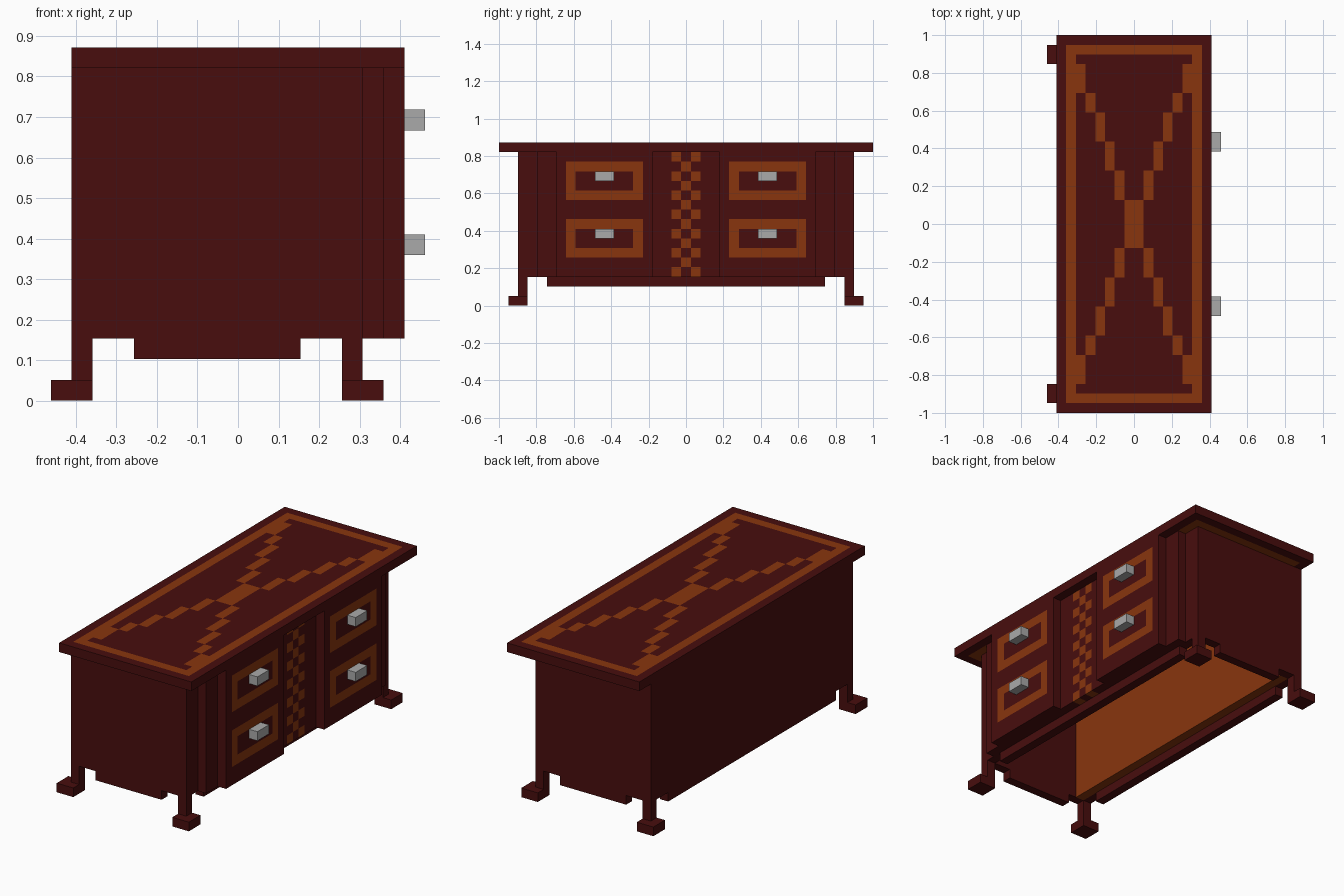
import bpy, bmesh
from mathutils import Vector

if "Cube" in bpy.data.objects:
    bpy.data.objects.remove(bpy.data.objects["Cube"])

V = 2 / 39                       # one block of the blocky style


def pos(i, j, k):
    return Vector((-9 * V + i * V, -1 + j * V, k * V))


def material(name, rgb):
    m = bpy.data.materials.new(name)
    m.diffuse_color = (*rgb, 1)
    m.use_nodes = True
    m.node_tree.nodes["Principled BSDF"].inputs["Base Color"].default_value = m.diffuse_color
    return m


RED = material("dark_red_wood", (0.065, 0.0043, 0.0043))
ORANGE = material("orange_inlay", (0.25, 0.036, 0.004))
GREY = material("grey_metal", (0.40, 0.40, 0.40))


def add(name, bm, mats):
    me = bpy.data.meshes.new(name)
    bm.to_mesh(me)
    bm.free()
    for m in mats:
        me.materials.append(m)
    ob = bpy.data.objects.new(name, me)
    bpy.context.collection.objects.link(ob)
    return ob


def box(name, lo, hi, mat=RED):
    """Box between two block coordinates."""
    a, b = pos(*lo), pos(*hi)
    bm = bmesh.new()
    bmesh.ops.create_cube(bm, size=1)
    for v in bm.verts:
        v.co = (a + b) / 2 + Vector(c * d for c, d in zip(v.co, b - a))
    return add(name, bm, [mat])


def inlaid(name, nu, nv, place, is_inlay):
    """Board one block thick, cut in square cells; inlay cells chosen by a rule."""
    bm = bmesh.new()
    g = [[bm.verts.new(place(u, w)) for w in range(nv + 1)] for u in range(nu + 1)]
    for u in range(nu):
        for w in range(nv):
            f = bm.faces.new((g[u][w], g[u + 1][w], g[u + 1][w + 1], g[u][w + 1]))
            f.material_index = int(is_inlay(u, w))
    ob = add(name, bm, [RED, ORANGE])
    s = ob.modifiers.new("thickness", 'SOLIDIFY')
    s.thickness, s.offset = V, -1


# Table top with border and diagonal cross
def top_rule(u, w):
    u, w = min(u, 15 - u), max(w, 38 - w)       # fold into one quarter
    if u < 1 or w > 37:
        return False
    if u == 1 or w == 37:
        return True
    start, end = {2: (33, 36), 3: (31, 33), 4: (28, 31), 5: (25, 28),
                  6: (22, 25), 7: (17, 22)}[u]
    return start <= w < end


inlaid("table_top", 16, 39, lambda u, w: pos(1 + u, w, 17), top_rule)

# Hollow carcass
box("back_wall", (1, 2, 3), (2, 37, 16))
box("back_lining", (2, 3, 3), (3, 36, 16), ORANGE)
for side, j in (("left", 2), ("right", 36)):
    box(side + "_end_wall", (2, j, 3), (15, j + 1, 16))
    box(side + "_end_apron", (4, j, 2), (12, j + 1, 3))
box("front_wall", (14, 3, 3), (15, 36, 16))
box("front_step", (15, 4, 3), (16, 16, 16))
box("front_step_right", (15, 23, 3), (16, 35, 16))
box("front_apron", (14, 5, 2), (15, 34, 3))
box("back_apron", (1, 5, 2), (2, 34, 3))


# Drawer fronts with two inlaid rings each, and their handles
def drawer_rule(u, w):
    for low in (2, 8):
        if 1 <= u < 9 and low <= w < low + 4:
            return u in (1, 8) or w in (low, low + 3)
    return False


for side, j in (("left", 6), ("right", 23)):
    inlaid(side + "_drawer_front", 10, 13,
           lambda u, w, j=j: pos(17, j + u, 3 + w), drawer_rule)
    for level, k in (("lower", 7), ("upper", 13)):
        box(f"{side}_{level}_handle", (17, j + 4, k), (18, j + 6, k + 1), GREY)

# Recessed centre panel with checker strip
inlaid("centre_panel", 7, 13, lambda u, w: pos(16, 16 + u, 3 + w),
       lambda u, w: 2 <= u <= 4 and (u + w) % 2 == 0)

# Legs with square feet turned outward
for side, j, fj in (("left", 2, 1), ("right", 36, 36)):
    for end, i, fi in (("back", 1, 0), ("front", 14, 14)):
        box(f"{side}_{end}_leg", (i, j, 1), (i + 1, j + 1, 3))
        box(f"{side}_{end}_foot", (fi, fj, 0), (fi + 2, fj + 2, 1))
